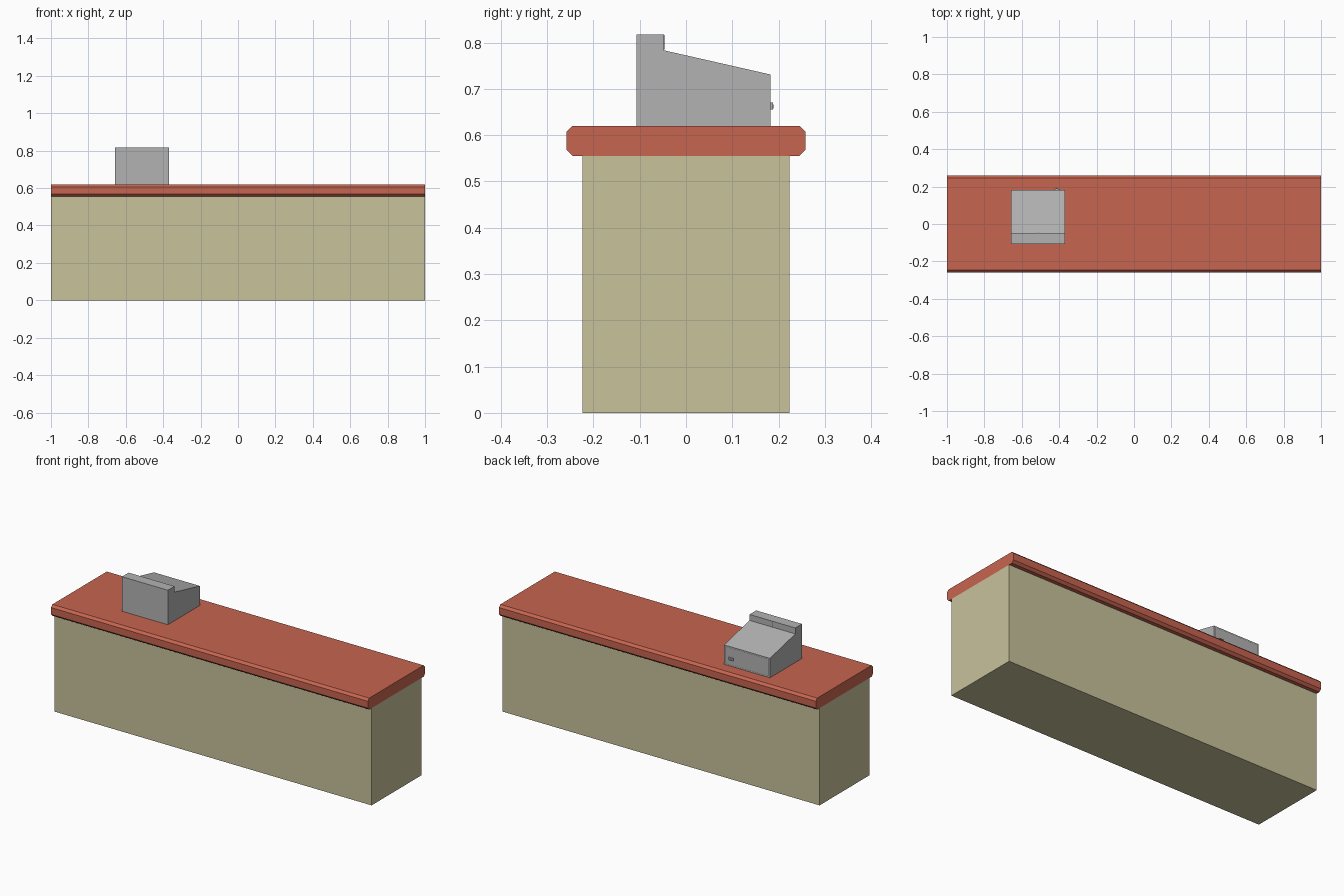
import bpy, bmesh
from mathutils import Vector

if "Cube" in bpy.data.objects:
    bpy.data.objects.remove(bpy.data.objects["Cube"])


def material(name, rgb):
    m = bpy.data.materials.new(name)
    m.diffuse_color = (*rgb, 1)
    m.use_nodes = True
    m.node_tree.nodes["Principled BSDF"].inputs["Base Color"].default_value = m.diffuse_color
    return m


CREAM = material("cream", (0.58, 0.54, 0.33))
RED = material("brick red", (0.57, 0.128, 0.08))
GREY = material("grey", (0.45, 0.45, 0.45))
DARK = material("dark grey", (0.12, 0.12, 0.12))


def make(name, bm, mats):
    bmesh.ops.recalc_face_normals(bm, faces=bm.faces)
    me = bpy.data.meshes.new(name)
    bm.to_mesh(me)
    bm.free()
    for m in mats:
        me.materials.append(m)
    ob = bpy.data.objects.new(name, me)
    bpy.context.collection.objects.link(ob)
    return ob


def extrude_x(profile, x0, x1):
    """Solid from a (y, z) outline swept along x."""
    bm = bmesh.new()
    f = bm.faces.new([bm.verts.new((x0, y, z)) for y, z in profile])
    r = bmesh.ops.extrude_face_region(bm, geom=[f])
    verts = [v for v in r["geom"] if isinstance(v, bmesh.types.BMVert)]
    bmesh.ops.translate(bm, verts=verts, vec=(x1 - x0, 0, 0))
    bmesh.ops.recalc_face_normals(bm, faces=bm.faces)
    bm.normal_update()
    return bm


def box(name, x, y, z, mat):
    prof = [(y[0], z[0]), (y[1], z[0]), (y[1], z[1]), (y[0], z[1])]
    return make(name, extrude_x(prof, *x), [mat])


# Counter body
box("counter_body", (-1, 1), (-0.224, 0.224), (0, 0.555), CREAM)

# Counter top with chamfered long edges
c = 0.013
top = [(-0.258, 0.555 + c), (-0.258 + c, 0.555), (0.258 - c, 0.555),
       (0.258, 0.555 + c), (0.258, 0.62 - c), (0.258 - c, 0.62),
       (-0.258 + c, 0.62), (-0.258, 0.62 - c)]
make("counter_top", extrude_x(top, -1, 1), [RED])

# Cash register housing with sloped keyboard and raised display
X0, X1 = -0.657, -0.368
reg = [(-0.107, 0.62), (0.182, 0.62), (0.182, 0.731),
       (-0.047, 0.783), (-0.047, 0.817), (-0.107, 0.817)]
bm = extrude_x(reg, X0, X1)
# Drawer: a rim, then a thin groove around the drawer front
face = [f for f in bm.faces if f.normal.y > 0.99 and f.calc_center_median().z < 0.73][0]
bmesh.ops.inset_individual(bm, faces=[face], thickness=0.010)
groove = bmesh.ops.inset_individual(bm, faces=[face], thickness=0.002)["faces"]
for f in groove:
    f.material_index = 1
make("cash_register", bm, [GREY, DARK])

# Drawer lock: small plate with a dark keyhole
box("drawer_lock", (-0.427, -0.399), (0.180, 0.188), (0.655, 0.670), GREY)
box("keyhole", (-0.420, -0.406), (0.186, 0.189), (0.658, 0.666), DARK)

# Seam dividing the display
box("display_seam", (-0.5135, -0.5115), (-0.048, -0.0465), (0.785, 0.816), DARK)
